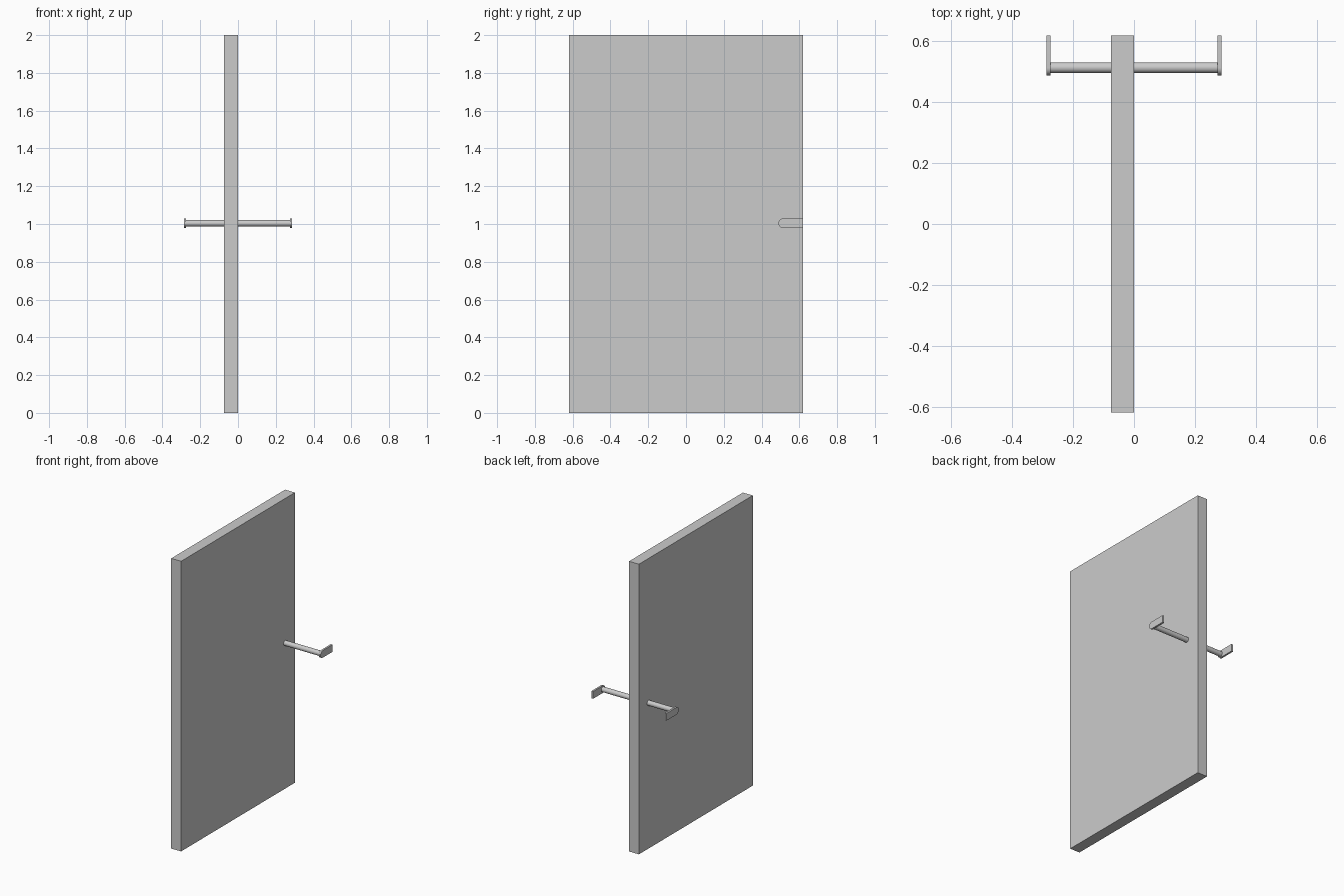
import bpy
import bmesh
from math import pi, cos, sin
from mathutils import Matrix

default = bpy.data.objects.get("Cube")
if default:
    bpy.data.objects.remove(default)

# One plain grey for every part
GREY = (0.6, 0.6, 0.6, 1)
grey = bpy.data.materials.new("plain_grey")
grey.use_nodes = True
grey.diffuse_color = GREY
grey.node_tree.nodes["Principled BSDF"].inputs["Base Color"].default_value = GREY

DOOR_LEFT, DOOR_RIGHT = 0.0, -0.075
HALF_WIDTH, HEIGHT = 0.62, 2.0
PIVOT_Y, PIVOT_Z = 0.514, 1.004
ROD_RADIUS, LEVER_RADIUS = 0.0175, 0.025
OUTER, THICK = 0.287, 0.013


def add_object(name, bm):
    bmesh.ops.recalc_face_normals(bm, faces=bm.faces)
    mesh = bpy.data.meshes.new(name)
    bm.to_mesh(mesh)
    bm.free()
    mesh.materials.append(grey)
    obj = bpy.data.objects.new(name, mesh)
    bpy.context.collection.objects.link(obj)
    return obj


def extrude_x(name, profile, x0, x1):
    """Extrude a (y, z) outline along x."""
    bm = bmesh.new()
    face = bm.faces.new([bm.verts.new((x0, y, z)) for y, z in profile])
    moved = bmesh.ops.extrude_face_region(bm, geom=[face])["geom"]
    verts = [v for v in moved if isinstance(v, bmesh.types.BMVert)]
    bmesh.ops.translate(bm, verts=verts, vec=(x1 - x0, 0, 0))
    return add_object(name, bm)


def smooth(obj):
    bpy.ops.object.select_all(action="DESELECT")
    obj.select_set(True)
    bpy.context.view_layer.objects.active = obj
    bpy.ops.object.shade_smooth_by_angle(angle=pi / 6)


# Door slab
W = HALF_WIDTH
extrude_x("door_panel", [(-W, 0), (W, 0), (W, HEIGHT), (-W, HEIGHT)],
          DOOR_RIGHT, DOOR_LEFT)

# Lever outline: half-round at the rod, square at the free end
steps = 16
lever = [(PIVOT_Y + LEVER_RADIUS * cos(pi / 2 + pi * i / steps),
          PIVOT_Z + LEVER_RADIUS * sin(pi / 2 + pi * i / steps))
         for i in range(steps + 1)]
lever += [(W, PIVOT_Z - LEVER_RADIUS), (W, PIVOT_Z + LEVER_RADIUS)]

# Rod and lever on each side of the door
for side, sign, door_face in (("left", 1, DOOR_LEFT), ("right", -1, DOOR_RIGHT)):
    end = sign * (OUTER - THICK)
    bm = bmesh.new()
    place = Matrix.Translation(((door_face + end) / 2, PIVOT_Y, PIVOT_Z))
    bmesh.ops.create_cone(bm, cap_ends=True, segments=32, radius1=ROD_RADIUS,
                          radius2=ROD_RADIUS, depth=abs(end - door_face),
                          matrix=place @ Matrix.Rotation(pi / 2, 4, "Y"))
    smooth(add_object("handle_rod_" + side, bm))
    smooth(extrude_x("handle_lever_" + side, lever, end, sign * OUTER))
